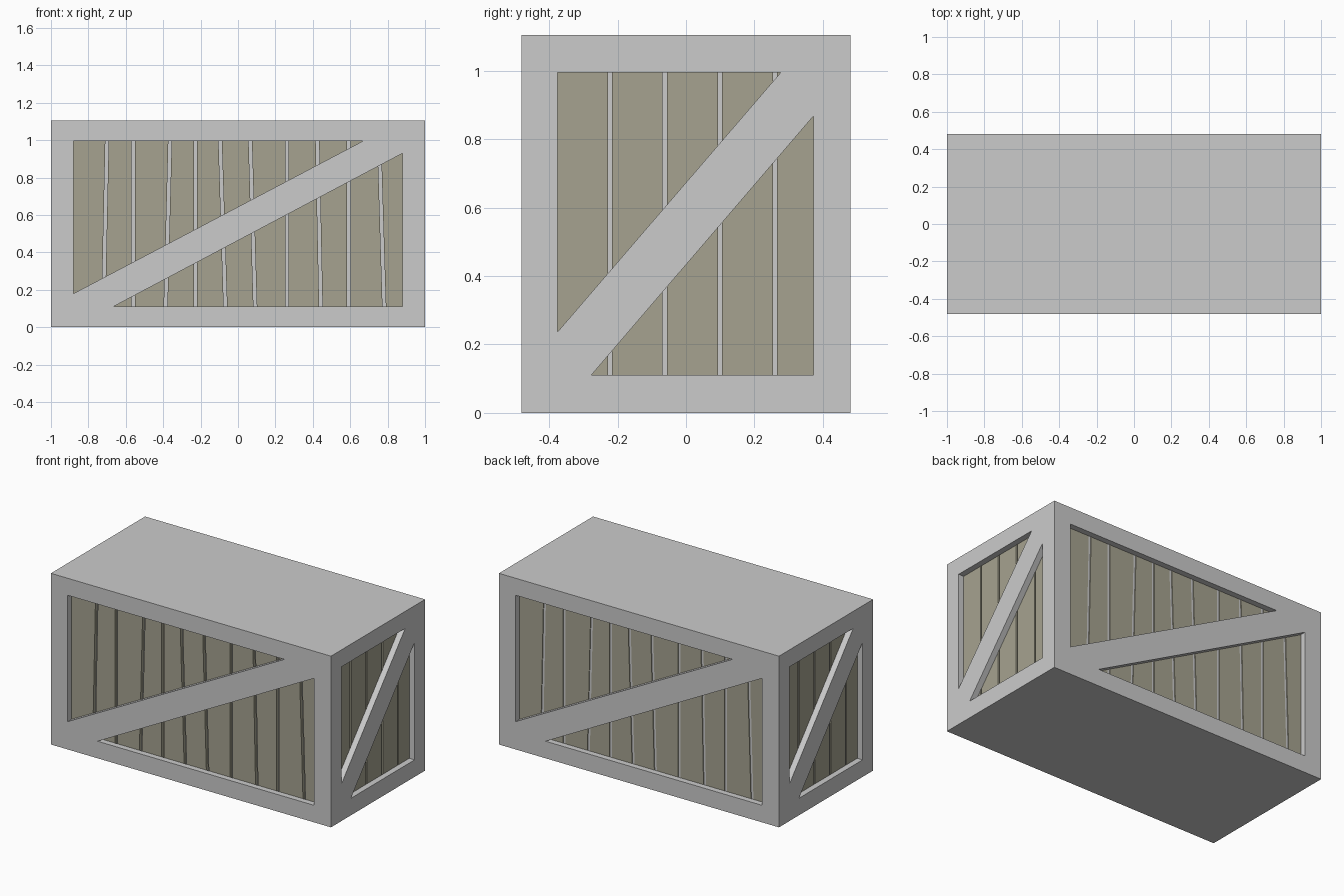
import bpy, bmesh, math
from mathutils import Matrix, Vector

if "Cube" in bpy.data.objects:
    bpy.data.objects.remove(bpy.data.objects["Cube"])

HX, HY, H = 1.0, 0.48, 1.105      # half length, half width, height
Z0, Z1 = 0.11, 0.995              # opening bottom and top
REC = 0.038                       # depth of the frame in front of the planks

wood = bpy.data.materials.new("wood")
wood.diffuse_color = (0.38, 0.365, 0.28, 1)
wood.use_nodes = True
wood.node_tree.nodes["Principled BSDF"].inputs["Base Color"].default_value = wood.diffuse_color


def make(name, bm, mat=None):
    bmesh.ops.recalc_face_normals(bm, faces=bm.faces)
    me = bpy.data.meshes.new(name)
    bm.to_mesh(me)
    bm.free()
    ob = bpy.data.objects.new(name, me)
    bpy.context.collection.objects.link(ob)
    if mat:
        me.materials.append(mat)
    return ob


def prism(bm, outline, y0, y1, mat=Matrix()):
    """Extrude an x-z outline from y0 to y1, then place it."""
    a = [bm.verts.new(mat @ Vector((x, y0, z))) for x, z in outline]
    b = [bm.verts.new(mat @ Vector((x, y1, z))) for x, z in outline]
    bm.faces.new(a)
    bm.faces.new(b[::-1])
    n = len(a)
    for i in range(n):
        bm.faces.new((a[i], b[i], b[(i + 1) % n], a[(i + 1) % n]))


def box(name, x0, x1, y0, y1, z0, z1):
    bm = bmesh.new()
    prism(bm, [(x0, z0), (x1, z0), (x1, z1), (x0, z1)], y0, y1)
    return make(name, bm)


def turn(deg):
    return Matrix.Rotation(math.radians(deg), 4, 'Z')


# triangular openings beside each diagonal brace
LONG_TRI = [[(-0.88, 0.18), (0.667, Z1), (-0.88, Z1)],
            [(-0.667, Z0), (0.88, Z0), (0.88, 0.93)]]
END_TRI = [[(-0.375, 0.237), (0.277, Z1), (-0.375, Z1)],
           [(-0.277, Z0), (0.373, Z0), (0.373, 0.868)]]
# gap centres between planks: (at opening bottom, at opening top)
LONG_GAPS = [(-0.72, -0.70), (-0.56, -0.56), (-0.387, -0.363), (-0.227, -0.227),
             (-0.067, -0.096), (0.092, 0.065), (0.262, 0.262), (0.443, 0.424),
             (0.592, 0.592), (0.782, 0.754)]
END_GAPS = [(y, y) for y in (-0.222, -0.062, 0.099, 0.26)]

# name, rotation, distance of face, openings, gaps, gap width, plank reach
SIDES = [("front", 0, HY, LONG_TRI, LONG_GAPS, 0.018, 0.93),
         ("back", 180, HY, LONG_TRI, LONG_GAPS, 0.018, 0.93),
         ("right", 90, HX, END_TRI, END_GAPS, 0.012, 0.41),
         ("left", -90, HX, END_TRI, END_GAPS, 0.012, 0.41)]

# outer frame: hollow box with the openings cut through its walls
frame = box("frame", -HX, HX, -HY, HY, 0, H)
void = box("void_cutter", -HX + REC, HX - REC, -HY + REC, HY - REC, 0.09, 1.02)
bm = bmesh.new()
for _, deg, d, tris, *_ in SIDES:
    for t in tris:
        prism(bm, t, -d - 0.05, -d + REC + 0.02, turn(deg))
openings = make("opening_cutter", bm)
bpy.context.view_layer.objects.active = frame
for c in (void, openings):
    c.hide_render = True
    m = frame.modifiers.new("cut", 'BOOLEAN')
    m.operation, m.solver, m.object = 'DIFFERENCE', 'EXACT', c
    bpy.ops.object.modifier_apply(modifier=m.name)
    bpy.data.objects.remove(c)

# grey core seen through the gaps, deeper behind the front and right planks
box("inner_core", -HX + REC + 0.006, HX - REC - 0.022,
    -HY + REC + 0.022, HY - REC - 0.006, 0.08, 1.03)

# planks behind each frame, some gaps slightly slanted
ZB, ZT = 0.095, 1.015
for name, deg, d, _, gaps, w, reach in SIDES:
    bm = bmesh.new()
    edges = [(-reach - w / 2,) * 2] + gaps + [(reach + w / 2,) * 2]
    for (lb, lt), (rb, rt) in zip(edges, edges[1:]):
        prism(bm, [(lb + w / 2, ZB), (rb - w / 2, ZB),
                   (rt - w / 2, ZT), (lt + w / 2, ZT)],
              -d + REC + 0.001, -d + REC + 0.028, turn(deg))
    make(name + "_planks", bm, wood)
